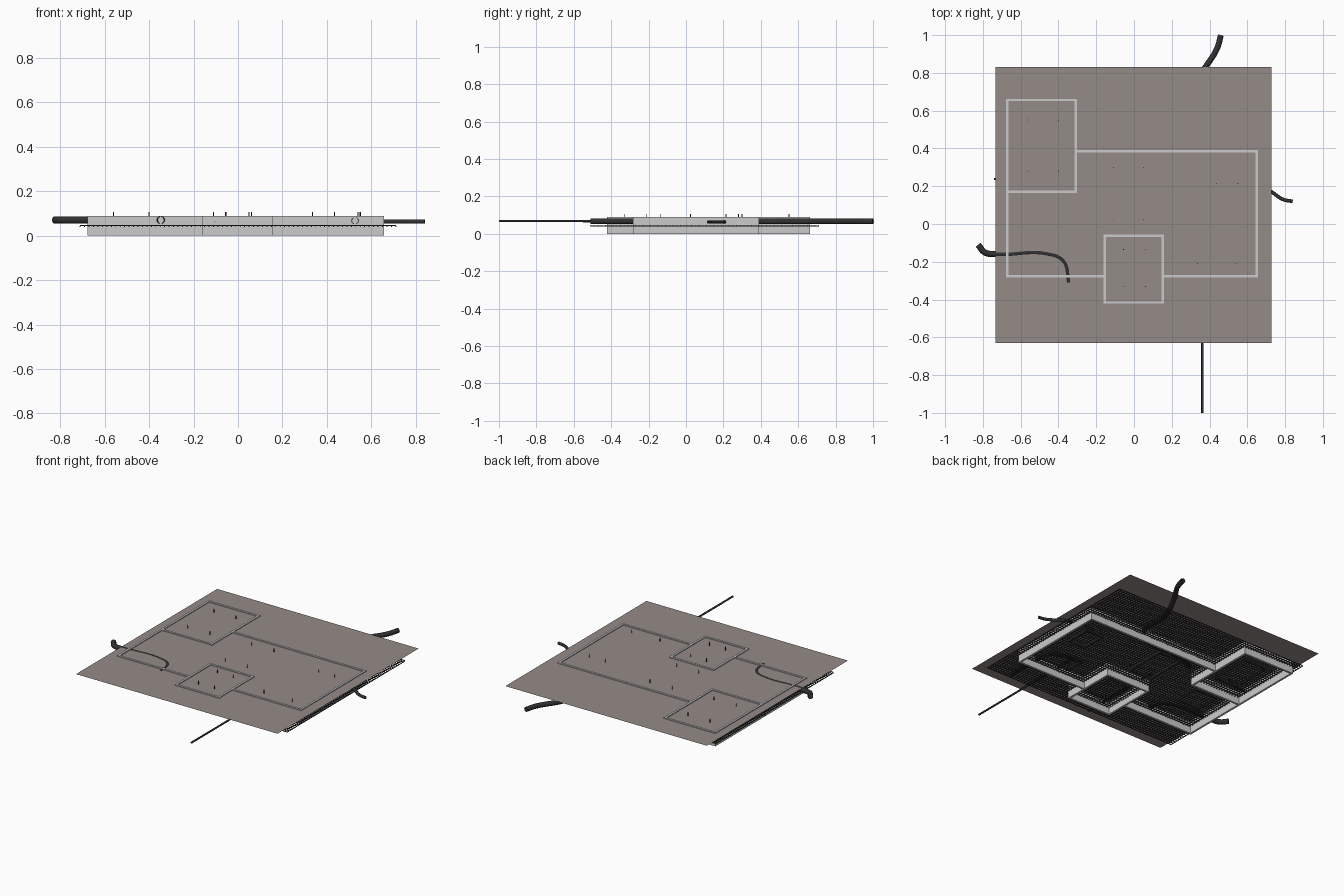
import bpy, bmesh
from mathutils import Vector, Matrix

if "Cube" in bpy.data.objects:
    bpy.data.objects.remove(bpy.data.objects["Cube"])


def material(name, c):
    m = bpy.data.materials.new(name)
    m.diffuse_color = (*c, 1)
    m.use_nodes = True
    m.node_tree.nodes["Principled BSDF"].inputs["Base Color"].default_value = m.diffuse_color
    return m


DARK = material("dark_plastic", (0.03, 0.03, 0.03))
SHEET = material("screed_taupe", (0.30, 0.26, 0.245))


def finish(name, bm, mat=None):
    me = bpy.data.meshes.new(name)
    bm.to_mesh(me)
    bm.free()
    ob = bpy.data.objects.new(name, me)
    bpy.context.collection.objects.link(ob)
    if mat:
        me.materials.append(mat)
    return ob


def add_box(bm, x0, x1, y0, y1, z0, z1):
    c = Matrix.Translation(((x0 + x1) / 2, (y0 + y1) / 2, (z0 + z1) / 2))
    s = Matrix.Diagonal((x1 - x0, y1 - y0, z1 - z0, 1))
    bmesh.ops.create_cube(bm, size=1, matrix=c @ s)


def pipe(name, pts, r):
    cu = bpy.data.curves.new(name, 'CURVE')
    cu.dimensions = '3D'
    cu.bevel_depth = r
    cu.bevel_resolution = 3
    cu.resolution_u = 10
    sp = cu.splines.new('BEZIER')
    sp.bezier_points.add(len(pts) - 1)
    for b, p in zip(sp.bezier_points, pts):
        b.co = p
        b.handle_left_type = b.handle_right_type = 'AUTO'
    ob = bpy.data.objects.new(name, cu)
    bpy.context.collection.objects.link(ob)
    cu.materials.append(DARK)


# floor surface: one thin sheet
bm = bmesh.new()
bmesh.ops.create_grid(bm, x_segments=1, y_segments=1, size=0.73,
                      matrix=Matrix.Translation((-0.003, 0.101, 0.083)))
finish("floor_sheet", bm, SHEET)

# foundation walls: straight runs, given as x0, x1, y0, y1
T, H = 0.013, 0.089
X0, X1, Y0, Y1 = -0.677, 0.657, -0.284, 0.391
AX, AY0, AY1 = -0.303, 0.164, 0.663
BX0, BX1, BY0, BY1 = -0.162, 0.158, -0.422, -0.055
walls = [
    (X0, X0 + T, Y0 + T, AY1 - T), (X0, AX, AY1 - T, AY1),
    (AX - T, AX, AY0 + T, AY1 - T), (X0 + T, AX, AY0, AY0 + T),
    (AX, X1, Y1 - T, Y1), (X1 - T, X1, Y0 + T, Y1 - T),
    (X0, BX0, Y0, Y0 + T), (BX1, X1, Y0, Y0 + T),
    (BX0, BX1, BY0, BY0 + T), (BX0, BX1, BY1 - T, BY1),
    (BX0, BX0 + T, BY0 + T, BY1 - T), (BX1 - T, BX1, BY0 + T, BY1 - T),
]
bm = bmesh.new()
for w in walls:
    add_box(bm, *w, 0, H)
finish("foundation_walls", bm)

# reinforcement mesh: two crossed layers of thin bars
bm = bmesh.new()
MX, MY0, MY1, STEP, R = 0.71, -0.51, 0.71, 0.02, 0.002
for i in range(72):
    x = -MX + i * STEP
    add_box(bm, x - R, x + R, MY0, MY1, 0.040, 0.044)
for i in range(62):
    y = MY0 + i * STEP
    add_box(bm, -MX, MX, y - R, y + R, 0.044, 0.048)
finish("reinforcement_mesh", bm, DARK)

# rectangular loops hung below the mesh
loops = [(-0.56, -0.40, 0.28, 0.55), (-0.11, 0.05, 0.025, 0.30),
         (0.43, 0.55, 0.05, 0.215), (0.335, 0.54, -0.21, -0.08),
         (-0.055, 0.06, -0.33, -0.135), (-0.56, -0.40, -0.06, 0.10)]
bm = bmesh.new()
r = 0.004
for x0, x1, y0, y1 in loops:
    for x in (x0, x1):
        add_box(bm, x - r, x + r, y0 - r, y1 + r, 0.032, 0.040)
    for y in (y0, y1):
        add_box(bm, x0 + r, x1 - r, y - r, y + r, 0.032, 0.040)
finish("floor_loops", bm, DARK)

# upright pegs poking through the floor
pegs = [(x, y) for x in (-0.56, -0.40) for y in (0.28, 0.55)]
pegs += [(x, y) for x in (-0.11, 0.05) for y in (0.025, 0.30)]
pegs += [(x, y) for x in (-0.055, 0.06) for y in (-0.33, -0.135)]
pegs += [(0.435, 0.215), (0.55, 0.215), (0.335, -0.21), (0.54, -0.21)]
bm = bmesh.new()
for x, y in pegs:
    bmesh.ops.create_cone(bm, cap_ends=True, segments=8, radius1=0.0025, radius2=0.0025,
                          depth=0.07, matrix=Matrix.Translation((x, y, 0.071)))
finish("upright_pegs", bm, DARK)

# service pipes
pipe("left_pipe", [(-0.825, -0.11, 0.07), (-0.79, -0.15, 0.07), (-0.72, -0.16, 0.07),
                   (-0.46, -0.158, 0.07), (-0.375, -0.195, 0.07), (-0.345, -0.31, 0.07)], 0.0165)
pipe("back_pipe", [(0.46, 1.0, 0.066), (0.44, 0.93, 0.066), (0.36, 0.80, 0.066),
                   (0.27, 0.60, 0.066), (0.26, 0.41, 0.066), (0.18, 0.32, 0.066),
                   (-0.11, 0.29, 0.066), (-0.233, 0.24, 0.066)], 0.0155)
pipe("front_pipe", [(0.525, -0.51, 0.067), (0.525, -0.27, 0.067), (0.51, -0.18, 0.067),
                    (0.44, -0.14, 0.067), (0.30, -0.13, 0.067)], 0.0155)
pipe("right_pipe", [(0.84, 0.12, 0.063), (0.79, 0.13, 0.063), (0.72, 0.175, 0.063),
                    (0.64, 0.21, 0.063), (0.49, 0.215, 0.063)], 0.0095)
pipe("straight_pipe", [(0.362, -1.0, 0.068), (0.362, -0.6, 0.068), (0.362, -0.1, 0.068)], 0.006)
pipe("front_cable", [(-0.105, -0.55, 0.065), (-0.105, -0.35, 0.065), (-0.10, 0.05, 0.065)], 0.005)
pipe("left_cable", [(-0.74, 0.238, 0.06), (-0.6, 0.238, 0.06), (-0.5, 0.28, 0.06)], 0.006)
